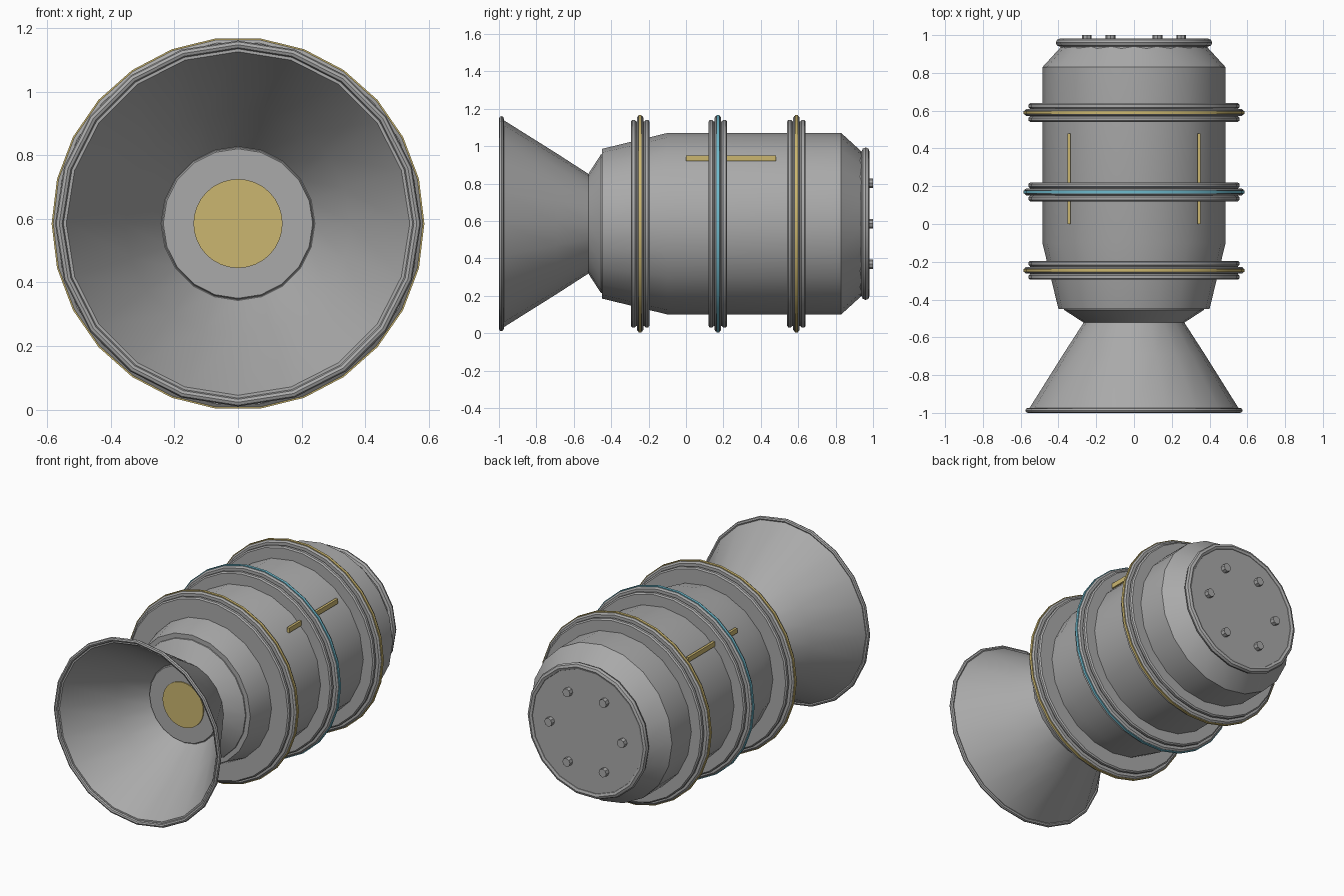
import bpy, bmesh
from math import cos, sin, tau, radians
from mathutils import Matrix, Vector

if "Cube" in bpy.data.objects:
    bpy.data.objects.remove(bpy.data.objects["Cube"], do_unlink=True)

AXIS_Z = 0.585


def material(name, rgb):
    m = bpy.data.materials.new(name)
    m.use_nodes = True
    m.diffuse_color = (*rgb, 1)
    m.node_tree.nodes["Principled BSDF"].inputs["Base Color"].default_value = (*rgb, 1)
    return m


GREY = material("grey metal", (0.40, 0.40, 0.40))
GOLD = material("gold", (0.60, 0.47, 0.16))
BLUE = material("light blue", (0.16, 0.50, 0.62))


def finish(name, bm, mat, smooth=True):
    bmesh.ops.recalc_face_normals(bm, faces=bm.faces)
    me = bpy.data.meshes.new(name)
    bm.to_mesh(me)
    bm.free()
    me.materials.append(mat)
    ob = bpy.data.objects.new(name, me)
    bpy.context.collection.objects.link(ob)
    if smooth:
        bpy.ops.object.select_all(action="DESELECT")
        ob.select_set(True)
        bpy.context.view_layer.objects.active = ob
        bpy.ops.object.shade_smooth_by_angle(angle=radians(30))
    return ob


def lathe(name, profile, sides, mat, loop=False):
    """Spin (y, radius) points round the long axis; cap the ends unless looped."""
    bm = bmesh.new()
    rings = [[bm.verts.new((r * cos(tau * i / sides), y, AXIS_Z + r * sin(tau * i / sides)))
              for i in range(sides)] for y, r in profile]
    pairs = list(zip(rings, rings[1:]))
    if loop:
        pairs.append((rings[-1], rings[0]))
    else:
        bm.faces.new(rings[0])
        bm.faces.new(rings[-1])
    for a, b in pairs:
        for i in range(sides):
            j = (i + 1) % sides
            bm.faces.new((a[i], a[j], b[j], b[i]))
    return finish(name, bm, mat)


def tube(name, y, radius, minor, sides, mat):
    """Ring with an eight-sided round section."""
    section = [(y + minor * cos(tau * k / 8), radius + minor * sin(tau * k / 8)) for k in range(8)]
    return lathe(name, section, sides, mat, loop=True)


# Main drum with tapered front and chamfered back
lathe("body", [(-0.45, 0.40), (-0.10, 0.485), (0.83, 0.485), (0.945, 0.38)], 20, GREY)

# Neck joining the drum to the nozzle
lathe("neck", [(-0.44, 0.375), (-0.455, 0.37), (-0.525, 0.262)], 20, GREY)

# Flared hollow nozzle and its rim
lathe("nozzle", [(-0.515, 0.262), (-0.69, 0.375), (-0.985, 0.56),
                 (-0.985, 0.54), (-0.69, 0.355), (-0.515, 0.235)], 20, GREY, loop=True)
tube("nozzle_rim", -0.987, 0.562, 0.013, 20, GREY)

# Throat plate with glowing centre
lathe("throat_plate", [(-0.50, 0.25), (-0.535, 0.235)], 20, GREY)
lathe("throat_core", [(-0.53, 0.14), (-0.542, 0.14)], 32, GOLD)

# Three clamp rings, each a flange, a raised collar and a coloured band
for place, y, colour in (("front", -0.245, GOLD), ("middle", 0.17, BLUE), ("rear", 0.59, GOLD)):
    lathe(place + "_flange", [(y - 0.05, 0.40), (y - 0.05, 0.55), (y - 0.043, 0.558),
                              (y - 0.028, 0.558), (y - 0.02, 0.55), (y + 0.02, 0.55),
                              (y + 0.028, 0.558), (y + 0.043, 0.558), (y + 0.05, 0.55),
                              (y + 0.05, 0.40)], 26, GREY)
    lathe(place + "_collar", [(y - 0.018, 0.53), (y - 0.018, 0.571), (y - 0.010, 0.581),
                              (y + 0.010, 0.581), (y + 0.018, 0.571), (y + 0.018, 0.53)], 26, GREY)
    lathe(place + "_band", [(y - 0.008, 0.57), (y - 0.008, 0.586),
                            (y + 0.008, 0.586), (y + 0.008, 0.57)], 26, colour, loop=True)

# Rear cap with rounded rim
lathe("rear_cap", [(0.93, 0.39), (0.972, 0.39)], 18, GREY)
tube("rear_cap_rim", 0.96, 0.393, 0.021, 18, GREY)

# Six bolts on the rear cap
for i in range(6):
    a = tau * i / 6
    bm = bmesh.new()
    bmesh.ops.create_cone(bm, cap_ends=True, segments=8, radius1=0.026, radius2=0.026, depth=0.04,
                          matrix=Matrix.Translation((0.25 * cos(a), 0.98, AXIS_Z + 0.25 * sin(a)))
                          @ Matrix.Rotation(radians(90), 4, "X"))
    finish("bolt_%d" % (i + 1), bm, GREY, smooth=False)

# Long gold rails on the upper shoulders
for side, x in (("left", 0.345), ("right", -0.345)):
    bm = bmesh.new()
    bmesh.ops.create_cube(bm, size=1)
    bmesh.ops.scale(bm, vec=Vector((0.016, 0.48, 0.03)), verts=bm.verts)
    bmesh.ops.translate(bm, vec=Vector((x, 0.24, 0.936)), verts=bm.verts)
    finish(side + "_rail", bm, GOLD, smooth=False)
